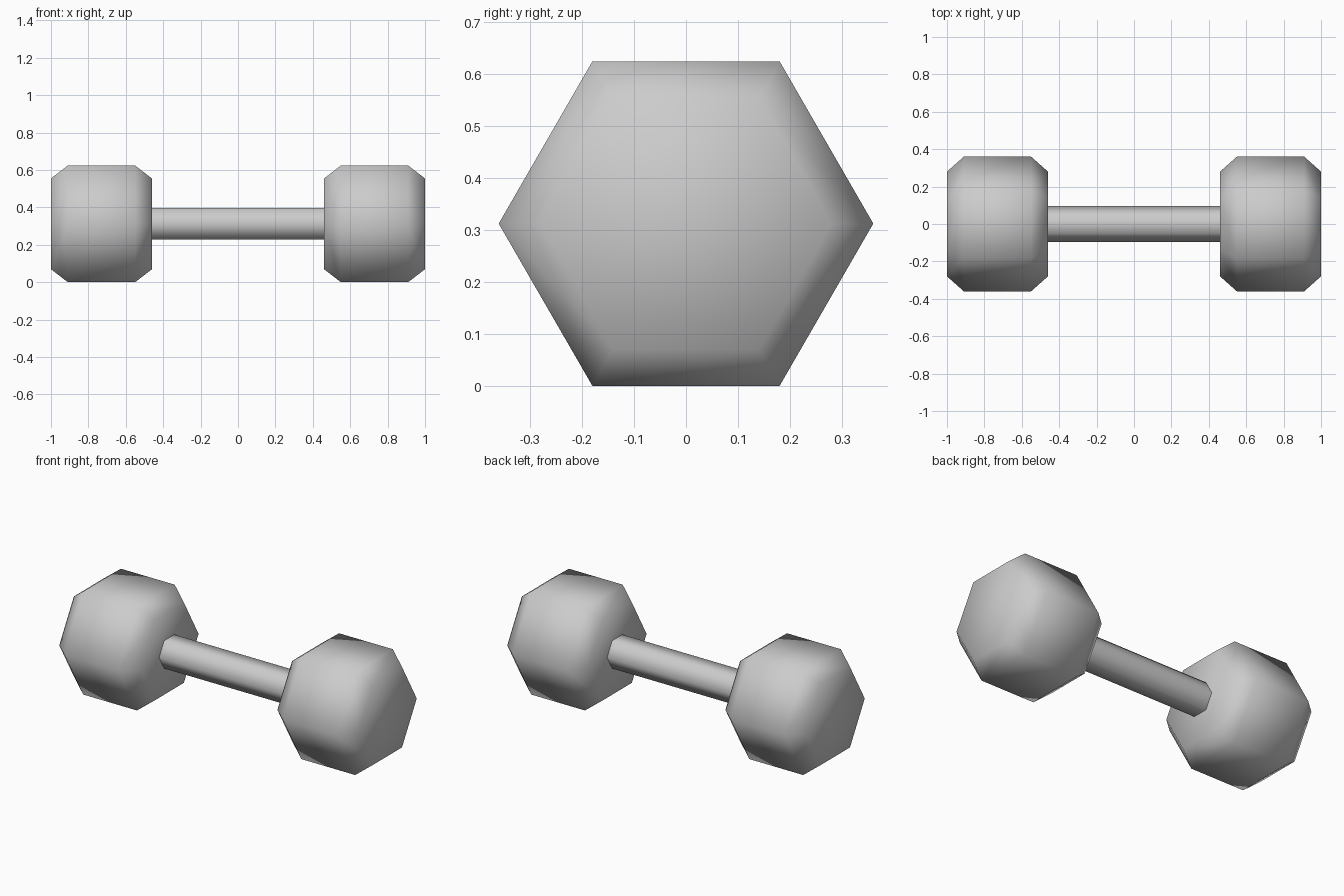
import bpy, bmesh
from math import cos, sin, pi

cube = bpy.data.objects.get("Cube")
if cube:
    bpy.data.objects.remove(cube, do_unlink=True)

RADIUS = 0.36
CENTRE_Z = RADIUS * sin(pi / 3)
SIDES = 6

grey = bpy.data.materials.new("light_grey_metal")
grey.use_nodes = True
colour = (0.6, 0.6, 0.6, 1)
grey.diffuse_color = colour
grey.node_tree.nodes["Principled BSDF"].inputs["Base Color"].default_value = colour


def hex_prism(name, profile, capped):
    """Loft hexagonal rings along x from (x, radius) pairs."""
    bm = bmesh.new()
    rings = []
    for x, r in profile:
        angles = [2 * pi * i / SIDES for i in range(SIDES)]
        rings.append([bm.verts.new((x, r * cos(a), CENTRE_Z + r * sin(a))) for a in angles])
    for a, b in zip(rings, rings[1:]):
        for i in range(SIDES):
            j = (i + 1) % SIDES
            bm.faces.new((a[i], a[j], b[j], b[i]))
    if capped:
        bm.faces.new(rings[0])
        bm.faces.new(rings[-1])
    bmesh.ops.recalc_face_normals(bm, faces=bm.faces)
    for face in bm.faces:
        face.smooth = True
    mesh = bpy.data.meshes.new(name)
    bm.to_mesh(mesh)
    bm.free()
    mesh.materials.append(grey)
    obj = bpy.data.objects.new(name, mesh)
    bpy.context.collection.objects.link(obj)


# Chamfered weights, one on each end
for name, side in (("left_weight", 1), ("right_weight", -1)):
    profile = [(0.46, 0.28), (0.55, RADIUS), (0.91, RADIUS), (1, 0.28)]
    hex_prism(name, [(side * x, r) for x, r in profile], True)

# Handle between the weights, its ends sunk into them
hex_prism("handle", [(-0.47, 0.097), (0.47, 0.097)], True)
bpy.data.objects["handle"].data.polygons[-1].use_smooth = False
bpy.data.objects["handle"].data.polygons[-2].use_smooth = False
